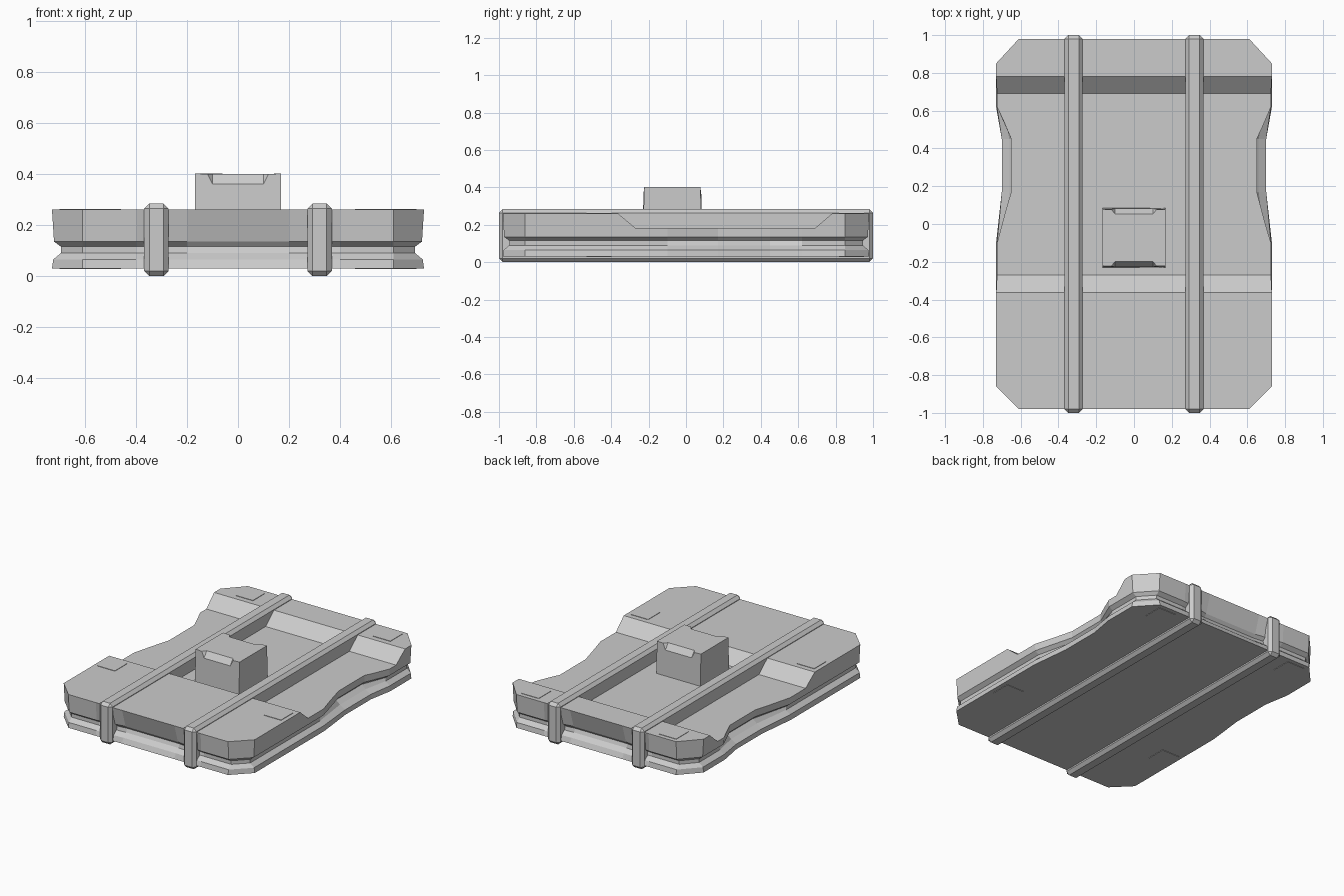
import bpy, bmesh

cube = bpy.data.objects.get("Cube")
if cube:
    bpy.data.objects.remove(cube, do_unlink=True)

GREY = (0.6, 0.6, 0.6, 1)
grey = bpy.data.materials.new("light_grey")
grey.use_nodes = True
grey.diffuse_color = GREY
grey.node_tree.nodes["Principled BSDF"].inputs["Base Color"].default_value = GREY


def add_mesh(name, verts, faces):
    mesh = bpy.data.meshes.new(name)
    mesh.from_pydata(verts, [], faces)
    bm = bmesh.new()
    bm.from_mesh(mesh)
    bmesh.ops.recalc_face_normals(bm, faces=bm.faces)
    bm.to_mesh(mesh)
    bm.free()
    mesh.materials.append(grey)
    obj = bpy.data.objects.new(name, mesh)
    bpy.context.collection.objects.link(obj)
    return obj


def loft(name, rings):
    """Skin a stack of equal-length rings and cap both ends."""
    n = len(rings[0])
    verts = [v for ring in rings for v in ring]
    faces = [list(range(n)), list(range(len(verts) - n, len(verts)))]
    for r in range(len(rings) - 1):
        for i in range(n):
            j = (i + 1) % n
            faces.append((r * n + i, r * n + j, (r + 1) * n + j, (r + 1) * n + i))
    return add_mesh(name, verts, faces)


def box(name, lo, hi, bevel=0):
    rings = [[(lo[0], lo[1], z), (hi[0], lo[1], z), (hi[0], hi[1], z), (lo[0], hi[1], z)]
             for z in (lo[2], hi[2])]
    obj = loft(name, rings)
    if bevel:
        mod = obj.modifiers.new("chamfer", "BEVEL")
        mod.width, mod.segments = bevel, 1
    return obj


# Hull: waisted outline with chamfered corners and a groove around the edge
def outline(z, inset, waist, middle):
    side, end = 0.73 - inset, 0.98 - inset
    half = [(0.2, -end + middle), (0.4, -end), (0.61, -end), (side, -0.86), (side, -0.1),
            (waist, 0.17), (waist, 0.45), (side, 0.62), (side, 0.85),
            (0.61, end), (0.4, end), (0.2, end - middle)]
    ring = half + [(-x, y) for x, y in reversed(half)]
    return [(x, y, z) for x, y in ring]


hull = loft("hull", [
    outline(0.03, 0, 0.70, 0),
    outline(0.065, 0.005, 0.70, 0.01),
    outline(0.09, 0.035, 0.66, 0.01),
    outline(0.115, 0.035, 0.63, 0.02),
    outline(0.135, 0.008, 0.65, 0.03),
    outline(0.26, 0, 0.65, 0),
])

# Sunken deck with sloped ends, cut across the hull
deck = [(-0.387, 0.28), (-0.27, 0.182), (0.69, 0.182), (0.805, 0.28)]
cutter = loft("deck_cutter", [[(x, y, z) for y, z in deck] for x in (-1, 1)])
cutter.hide_render = True
cutter.hide_set(True)
cut = hull.modifiers.new("sunken_deck", "BOOLEAN")
cut.operation, cut.solver, cut.object = "DIFFERENCE", "EXACT", cutter
bpy.context.view_layer.objects.active = hull
bpy.ops.object.modifier_apply(modifier=cut.name)
bpy.data.objects.remove(cutter, do_unlink=True)

# Straps and corner plates, mirrored left and right
for s, side in ((1, "left"), (-1, "right")):
    box(side + "_strap", (s * 0.32 - 0.048, -1, 0), (s * 0.32 + 0.048, 1, 0.284), 0.02)
    for x, y, end in ((0.525, 0.885, "rear"), (0.635, -0.465, "front")):
        for z, level in ((0.26, "top"), (0.03, "bottom")):
            box(f"{side}_{end}_{level}_plate", (s * x - 0.066, y - 0.066, z - 0.003),
                (s * x + 0.066, y + 0.066, z + 0.003))

# Central block: sloped notch in the front and rear top edges
cy, verts, faces = -0.073, [], []
for s in (-1, 1):
    verts += [(-0.168, cy + s * 0.157, 0.17), (0.168, cy + s * 0.157, 0.17),
              (0.168, cy + s * 0.15, 0.402), (0.12, cy + s * 0.15, 0.4),
              (0.1, cy + s * 0.155, 0.36), (-0.1, cy + s * 0.155, 0.36),
              (-0.12, cy + s * 0.15, 0.4), (-0.168, cy + s * 0.15, 0.402),
              (0.1, cy + s * 0.125, 0.4), (-0.1, cy + s * 0.125, 0.4)]
for o in (0, 10):
    faces += [[o + i for i in range(8)],
              [o + 4, o + 8, o + 9, o + 5],
              [o + 3, o + 8, o + 4], [o + 5, o + 9, o + 6]]
top = [2, 3, 8, 9, 6, 7]
faces += [top + [i + 10 for i in reversed(top)],
          [0, 1, 11, 10], [1, 2, 12, 11], [0, 7, 17, 10]]
add_mesh("central_block", verts, faces)
